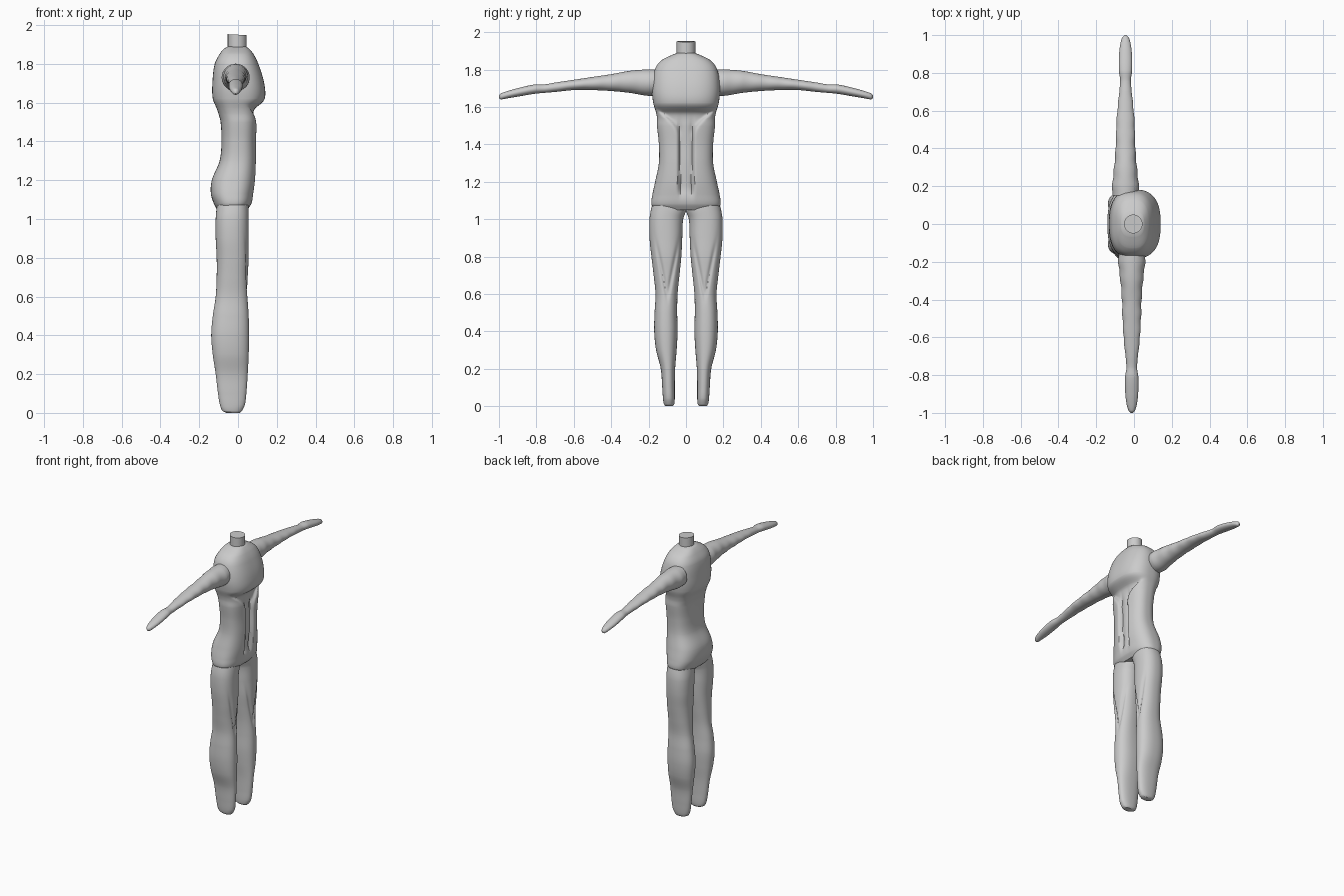
import bpy, bmesh, math
from mathutils import Vector

cube = bpy.data.objects.get("Cube")
if cube:
    bpy.data.objects.remove(cube)

clay = bpy.data.materials.new("clay grey")
clay.use_nodes = True
grey = (0.6, 0.6, 0.6, 1)
clay.diffuse_color = grey
clay.node_tree.nodes["Principled BSDF"].inputs["Base Color"].default_value = grey


def sample(rows, position):
    """Smoothly interpolate a section table along its first column."""
    last = len(rows) - 1
    i = 0
    while i < last - 1 and position > rows[i + 1][0]:
        i += 1
    start, end = rows[i], rows[i + 1]
    before, after = rows[max(i - 1, 0)], rows[min(i + 2, last)]
    span = end[0] - start[0]
    t = (position - start[0]) / span
    result = []
    for k in range(1, len(start)):
        slope_a = (end[k] - before[k]) / (end[0] - before[0]) * span
        slope_b = (after[k] - start[k]) / (after[0] - start[0]) * span
        rise = end[k] - start[k]
        bend = t * (1 - t) * ((slope_a - rise) * (1 - t) - (slope_b - rise) * t)
        result.append(start[k] + rise * t + bend)
    return result


def signed_power(value, power):
    return math.copysign(abs(value) ** power, value)


def loft(name, rows, place, steps, sides, squareness=2.0):
    """Skin rounded sections (position, low u, high u, low v, high v)."""
    bm = bmesh.new()
    rings = []
    stations = {rows[0][0] + (rows[-1][0] - rows[0][0]) * i / steps for i in range(steps + 1)}
    stations |= {row[0] for row in rows}
    for position in sorted(stations):
        u0, u1, v0, v1 = sample(rows, position)
        ring = []
        for j in range(sides):
            angle = math.tau * j / sides
            u = signed_power(math.cos(angle), 2 / squareness)
            v = signed_power(math.sin(angle), 2 / squareness)
            point = place((u0 + u1) / 2 + u * (u1 - u0) / 2,
                          (v0 + v1) / 2 + v * (v1 - v0) / 2, position)
            ring.append(bm.verts.new(Vector(point) / 100))
        rings.append(ring)
    for lower, upper in zip(rings, rings[1:]):
        for j in range(sides):
            k = (j + 1) % sides
            bm.faces.new((lower[j], lower[k], upper[k], upper[j]))
    bm.faces.new(rings[0][::-1])
    bm.faces.new(rings[-1])
    bmesh.ops.recalc_face_normals(bm, faces=bm.faces)
    mesh = bpy.data.meshes.new(name)
    bm.to_mesh(mesh)
    bm.free()
    mesh.materials.append(clay)
    part = bpy.data.objects.new(name, mesh)
    bpy.context.collection.objects.link(part)
    bpy.ops.object.select_all(action="DESELECT")
    part.select_set(True)
    bpy.context.view_layer.objects.active = part
    bpy.ops.object.shade_smooth_by_angle(angle=math.radians(50))
    return part


def fade(value, width):
    return 1 / (1 + math.exp(-max(-40, min(40, value / width))))


# Torso, in hundredths: height, back, front, left and right edges
torso_rows = [(z, back, front, -half, half) for z, back, front, half in (
    (105, -11, 5, 17), (108, -12.5, 7, 18.5), (113, -14, 8, 18), (120, -13.5, 9, 16.5),
    (130, -9.5, 9.5, 14.5), (140, -8.5, 9.5, 14.5), (150, -9, 10, 15.5), (154, -10, 10, 15.5),
    (157, -11, 10.5, 16), (162, -13, 13.8, 17.5), (170, -13.2, 13.5, 18.2), (180, -12, 10.5, 16.7),
    (185, -9.5, 8, 13), (188, -7, 5.5, 7), (189, -5, 4, 4))]


def place_torso(x, y, z):
    # Sunken middle strip that flares into an arch below the chest
    if x > 0:
        window = fade(z - 114, 1.5) * fade(158 - z, 1)
        flare = 3.2 + 9 * max(0, (z - 143) / 13) ** 2
        x -= window * 2.2 * fade(flare - abs(y), 0.5)
        x -= window * fade(150 - z, 2) * 1.8 * math.exp(-((abs(y) - 3.2) / 0.8) ** 2)
    return x, y, z


loft("torso", torso_rows, place_torso, 90, 128, 2.6)

# Neck stump with a slightly slanted top
neck = [(z, -5.3, 4.5, -5, 5) for z in (184, 195)]
loft("neck", neck, lambda x, y, z: (x, y, z - 0.05 * x if z > 190 else z), 4, 40)

# Leg: height, back, front, inner and outer edges
leg_rows = [
    (0, -6, 1, 7, 11), (1, -8, 2, 6.3, 11.8), (4, -9.3, 3.5, 6, 12.3), (10, -10.3, 4.3, 6, 12.7),
    (20, -11.5, 5, 5.8, 13.5), (30, -13, 5.5, 5, 16), (40, -13.8, 5.7, 4.5, 17),
    (50, -13, 5.5, 4.7, 16.8), (60, -11.5, 5, 4.5, 16.3), (70, -11, 5, 3.5, 17.3),
    (80, -11, 5.5, 2.5, 18.5), (90, -11.5, 5.5, 2, 19.5), (100, -11.5, 5.5, 1.5, 19.5),
    (106, -11, 5.5, -0.5, 18.5), (112, -10, 5, 0, 16.5), (118, -7, 4, 2, 13)]


def place_leg(side):
    def place(x, y, z):
        # Crease running down both sides of the thigh to a point at the knee
        if x > 0:
            spread = max(0, z - 58) * 0.2
            amount = fade(z - 58, 1.5) * fade(84 - z, 3)
            x -= amount * math.exp(-((abs(y - 10) - spread) / 0.9) ** 2)
        return x, side * y, z
    return place


# Arm: reach, back, front, bottom and top edges, relative to its own axis
arm_rows = [
    (15, -7, 7, 166, 180), (21, -7, 7, 166, 180), (30, -6, 6, 167.5, 179.3),
    (40, -5.2, 5.2, 168.5, 177.5), (50, -4.9, 4.9, 169, 176), (60, -4.3, 4.3, 169, 174.5),
    (70, -3.3, 3.3, 168, 173), (76, -2.8, 2.8, 167.5, 172), (81, -3.5, 3.5, 167, 172),
    (90, -3.4, 3.4, 165.5, 170), (96, -2.6, 2.6, 164.5, 168.3), (99, -1.6, 1.6, 164, 167.2),
    (100, -0.5, 0.5, 164.7, 166.2)]


def place_arm(side, axis):
    def place(x, z, reach):
        # Gentle sleeve-like ripples
        ripple = 1 + 0.03 * math.sin(reach * 0.7) * fade(72 - reach, 3)
        return axis + x * ripple, side * reach, z
    return place


for label, side, axis in (("left", 1, -4.5), ("right", -1, -1.2)):
    loft(label + "_leg", leg_rows, place_leg(side), 110, 72, 2.3)
    loft(label + "_arm", arm_rows, place_arm(side, axis), 60, 40)
